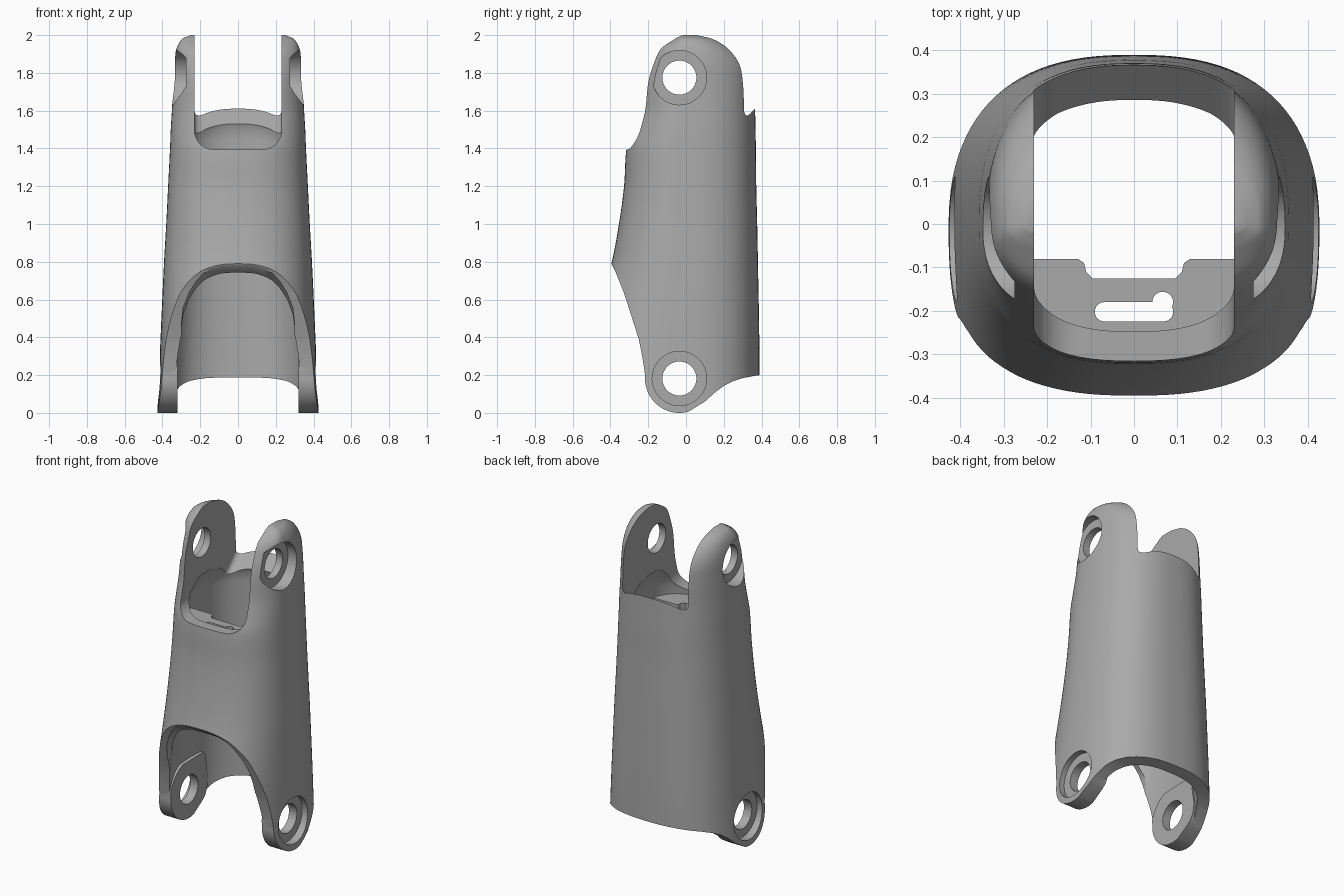
import bpy, bmesh, math
from mathutils import Vector

if "Cube" in bpy.data.objects:
    bpy.data.objects.remove(bpy.data.objects["Cube"], do_unlink=True)

grey = bpy.data.materials.new("plain grey")
grey.use_nodes = True
COLOUR = (0.4, 0.4, 0.4, 1)
grey.diffuse_color = COLOUR
grey.node_tree.nodes["Principled BSDF"].inputs["Base Color"].default_value = COLOUR


def finish(name, bm):
    bmesh.ops.recalc_face_normals(bm, faces=bm.faces)
    mesh = bpy.data.meshes.new(name)
    bm.to_mesh(mesh)
    bm.free()
    mesh.materials.append(grey)
    ob = bpy.data.objects.new(name, mesh)
    bpy.context.collection.objects.link(ob)
    return ob


def prism(name, points, vector):
    """Extrude a closed 3D outline along a vector."""
    bm = bmesh.new()
    face = bm.faces.new([bm.verts.new(p) for p in points])
    new = bmesh.ops.extrude_face_region(bm, geom=[face])["geom"]
    verts = [v for v in new if isinstance(v, bmesh.types.BMVert)]
    bmesh.ops.translate(bm, verts=verts, vec=vector)
    return finish(name, bm)


def side_prism(name, yz, x0, x1):
    return prism(name, [(x0, y, z) for y, z in yz], (x1 - x0, 0, 0))


def circle(cy, cz, r, n=64):
    return [(cy + r * math.cos(math.tau * i / n), cz + r * math.sin(math.tau * i / n))
            for i in range(n)]


def smooth_curve(pts, steps=6):
    """Hermite curve through points, parameterised by the first value."""
    pts = [Vector(p) for p in pts]
    last = len(pts) - 1

    def slope(i):
        a, b = pts[max(i - 1, 0)], pts[min(i + 1, last)]
        return (b - a) / (b[0] - a[0])

    out = []
    for i in range(last):
        p, q = pts[i], pts[i + 1]
        h = q[0] - p[0]
        for k in range(steps):
            t = k / steps
            out.append(p * (2*t**3 - 3*t**2 + 1) + slope(i) * h * (t**3 - 2*t**2 + t)
                       + q * (3*t**2 - 2*t**3) + slope(i + 1) * h * (t**3 - t**2))
    return out + [pts[-1]]


def loft(name, rows, n=96, power=2.5):
    """Stack of superellipse rings: height, half width, front depth, back depth."""
    bm = bmesh.new()
    rings = []
    for z, a, front, back in rows:
        ring = []
        for i in range(n):
            t = math.tau * i / n
            c, s = math.cos(t), math.sin(t)
            x = a * math.copysign(abs(c) ** (2 / power), c)
            y = (back if s > 0 else front) * math.copysign(abs(s) ** (2 / power), s)
            ring.append(bm.verts.new((x, y, z)))
        rings.append(ring)
    for lo, hi in zip(rings, rings[1:]):
        for i in range(n):
            bm.faces.new((lo[i], lo[(i + 1) % n], hi[(i + 1) % n], hi[i]))
    bm.faces.new(rings[0])
    bm.faces.new(rings[-1])
    return finish(name, bm)


def boolean(target, cutter, operation="DIFFERENCE"):
    mod = target.modifiers.new("cut", "BOOLEAN")
    mod.operation, mod.object, mod.solver = operation, cutter, "EXACT"
    bpy.context.view_layer.objects.active = target
    bpy.ops.object.modifier_apply(modifier=mod.name)
    bpy.data.objects.remove(cutter, do_unlink=True)


def slot_outline(half, bottom, top, r, y, n=10):
    """U shape with rounded lower corners."""
    right = [(half - r + r * math.sin(a), bottom + r - r * math.cos(a))
             for a in (math.pi / 2 * i / n for i in range(n + 1))]
    right.append((half, top))
    return [(x, y, z) for x, z in right] + [(-x, y, z) for x, z in reversed(right)]


# Outer body
sections = [(0, .427, .6, .39), (.4, .41, .5, .388), (.79, .392, .395, .381),
            (1.0, .38, .355, .377), (1.2, .37, .328, .372), (1.4, .36, .315, .37),
            (1.5, .356, .285, .368), (1.6, .35, .257, .366), (1.75, .342, .24, .362),
            (1.85, .338, .206, .34), (1.93, .325, .162, .274), (1.98, .295, .08, .19),
            (2.0, .25, .04, .11)]
outer = smooth_curve(sections)
body = loft("shell_body", outer)

# Side silhouette: lower lugs, sloped front opening and back hem
PIVOT, LOW, HIGH = -.035, .182, 1.775
lug = [(PIVOT + .182 * math.cos(a), LOW + .182 * math.sin(a))
       for a in (math.radians(175 + 5 * i) for i in range(23))]
hem = [(.1, .06), (.15, .105), (.2, .143), (.25, .168), (.3, .184), (.38, .199), (.6, .21)]
front = [(-.6, .85), (-.395, .79), (-.375, .75), (-.33, .64), (-.285, .5),
         (-.25, .39), (-.23, .29)]
boolean(body, side_prism("outline", lug + hem + [(.6, 2.2), (-.6, 2.2)] + front, -1, 1),
        "INTERSECT")

# Inner cavity, keeping a notched floor and the pads around the lower holes
WALL = .068
inner = [(z, a - WALL, f - WALL, b - WALL) for z, a, f, b in outer if z < 1.45]
inner = [(-.1, *inner[0][1:])] + inner + [(1.5, .275, .22, .298), (1.57, .235, .16, .27)]
cavity = loft("cavity", inner)
floor = [(-.6, -.6), (.6, -.6), (.6, -.08), (.13, -.08), (.115, -.09), (.11, -.11),
         (.095, -.125), (-.095, -.125), (-.11, -.11), (-.115, -.09), (-.13, -.08), (-.6, -.08)]
boolean(cavity, prism("floor", [(x, y, 1.28) for x, y in floor], (0, 0, .085)))
pad = [(PIVOT + .19 * math.cos(a), LOW + .19 * math.sin(a))
       for a in (math.radians(110 + 5 * i) for i in range(51))] + [(.13, .34), (.11, .365)]
for side in (-1, 1):
    boolean(cavity, side_prism("pad", pad, .32 * side, .8 * side))
boolean(body, cavity)

# Arched front opening
arch = [(0, .79), (.09, .788), (.14, .778), (.18, .765), (.22, .735), (.26, .69), (.29, .63),
        (.3, .56), (.3, -.4)]
arch = [(x, -1, z + .42) for x, z in arch] + [(-x, -1, z + .42) for x, z in reversed(arch[1:])]
boolean(body, prism("arch", arch, (0, .85, -.6)))

# Fork slot: level at the front, rising across the back rim
boolean(body, prism("front_slot", slot_outline(.23, 1.395, 2.4, .1, -1), (0, 1.05, 0)))
boolean(body, prism("back_slot", slot_outline(.23, 1.245, 2.4, .045, 0), (0, .6, .6)))

# Pivot holes with counterbores
for z, depth in ((LOW, .375), (HIGH, .275)):
    boolean(body, side_prism("hole", circle(PIVOT, z, .09), -1, 1))
    for side in (-1, 1):
        boolean(body, side_prism("counterbore", circle(PIVOT, z, .144), depth * side, side))

# Keyhole in the floor
key = [(cx + .02 * math.cos(a), -.202 + .022 * math.sin(a), 1.2)
       for cx, start in ((.07, -90), (-.07, 90))
       for a in (math.radians(start + 15 * i) for i in range(13))]
boolean(body, prism("key_slot", key, (0, 0, .19)))
boolean(body, prism("key_eye", [(x, y, 1.2) for x, y in circle(.066, -.18, .024, 32)],
                    (0, 0, .19)))

# Smooth shading with crisp edges
bpy.ops.object.select_all(action="DESELECT")
body.select_set(True)
bpy.context.view_layer.objects.active = body
bpy.ops.object.shade_smooth_by_angle(angle=math.radians(30))
